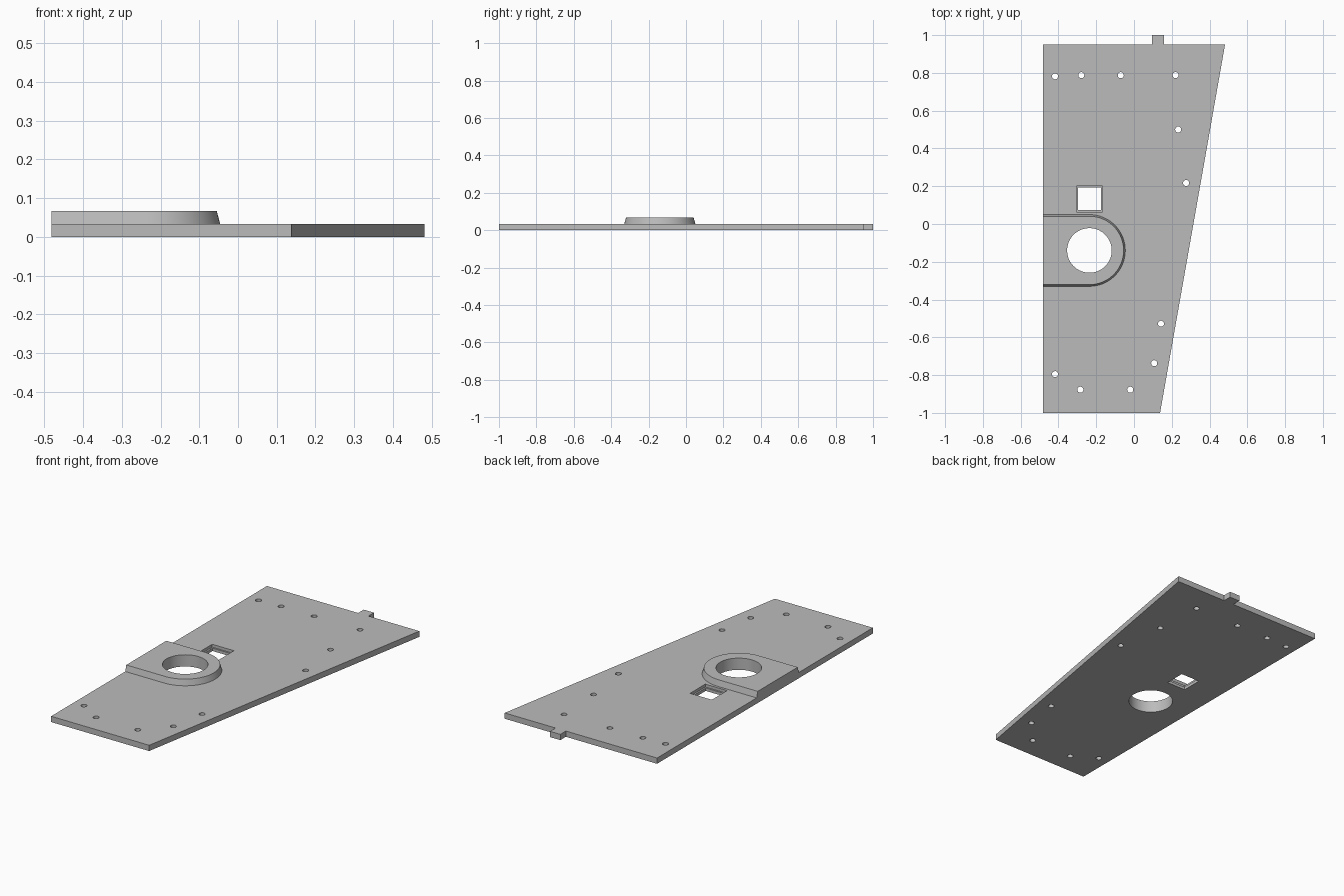
import bpy
import bmesh
from math import cos, sin, pi, radians

cube = bpy.data.objects.get("Cube")
if cube:
    bpy.data.objects.remove(cube, do_unlink=True)

grey = bpy.data.materials.new("plain grey")
grey.use_nodes = True
colour = (0.5, 0.5, 0.5, 1)
grey.diffuse_color = colour
grey.node_tree.nodes["Principled BSDF"].inputs["Base Color"].default_value = colour

THICK, TOP = 0.033, 0.067
LEFT = -0.482
BORE = (-0.236, -0.14)


def loft(name, lower, upper, z0, z1):
    """Solid between two matching outlines."""
    bm = bmesh.new()
    a = [bm.verts.new((x, y, z0)) for x, y in lower]
    b = [bm.verts.new((x, y, z1)) for x, y in upper]
    bm.faces.new(a[::-1])
    bm.faces.new(b)
    for i in range(len(a)):
        j = (i + 1) % len(a)
        bm.faces.new((a[i], a[j], b[j], b[i]))
    mesh = bpy.data.meshes.new(name)
    bm.to_mesh(mesh)
    bm.free()
    mesh.materials.append(grey)
    obj = bpy.data.objects.new(name, mesh)
    bpy.context.collection.objects.link(obj)
    return obj


def circle(x, y, r, n):
    return [(x + r * cos(2 * pi * i / n), y + r * sin(2 * pi * i / n)) for i in range(n)]


def square(x, y, h):
    return [(x - h, y - h), (x + h, y - h), (x + h, y + h), (x - h, y + h)]


def tongue(r, n=40):
    """Half-round outline running straight out to the left edge."""
    x, y = BORE
    arc = [(x + r * sin(pi * i / n), y - r * cos(pi * i / n)) for i in range(n + 1)]
    return [(LEFT, y - r)] + arc + [(LEFT, y + r)]


def combine(target, other, operation):
    mod = target.modifiers.new(operation, "BOOLEAN")
    mod.operation, mod.object, mod.solver = operation, other, "EXACT"
    bpy.context.view_layer.objects.active = target
    bpy.ops.object.modifier_apply(modifier=mod.name)
    bpy.data.objects.remove(other, do_unlink=True)


# Tapered plate with the locating tab at the back
outline = [(LEFT, -1), (0.138, -1), (0.482, 0.95), (0.16, 0.95),
           (0.16, 1), (0.095, 1), (0.095, 0.95), (LEFT, 0.95)]
plate = loft("mounting_plate", outline, outline, 0, THICK)

# Raised boss with drafted sides
combine(plate, loft("boss", tongue(0.19), tongue(0.181), THICK, TOP), "UNION")

# Large bore through the boss
bore = circle(*BORE, 0.118, 64)
combine(plate, loft("bore_cutter", bore, bore, -0.1, 0.2), "DIFFERENCE")

# Square window with a ledge partway down
for half, bottom in ((0.069, THICK / 2), (0.06, -0.1)):
    window = square(-0.236, 0.133, half)
    combine(plate, loft("window_cutter", window, window, bottom, 0.2), "DIFFERENCE")

# Small screw holes
screws = [(-0.418, 0.782), (-0.279, 0.788), (-0.07, 0.788), (0.22, 0.788),
          (0.234, 0.5), (0.276, 0.217), (0.143, -0.528), (0.107, -0.737),
          (-0.418, -0.795), (-0.284, -0.877), (-0.02, -0.877)]
for x, y in screws:
    hole = circle(x, y, 0.016, 24)
    combine(plate, loft("screw_cutter", hole, hole, -0.1, 0.2), "DIFFERENCE")

# Smooth round walls, crisp edges
bpy.ops.object.select_all(action="DESELECT")
plate.select_set(True)
bpy.context.view_layer.objects.active = plate
bpy.ops.object.shade_smooth_by_angle(angle=radians(30))
